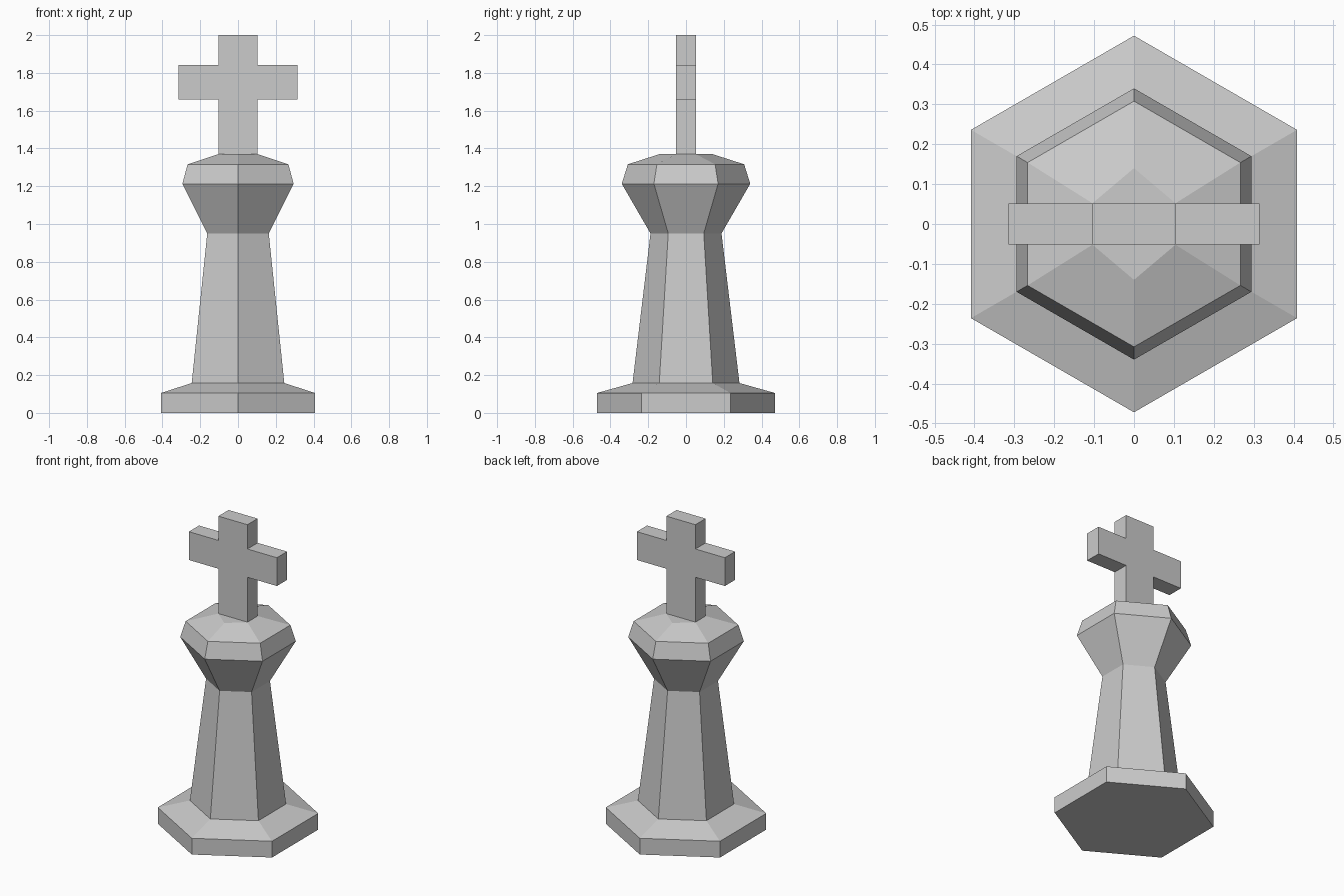
import bpy, bmesh
from math import sin, cos, pi

if "Cube" in bpy.data.objects:
    bpy.data.objects.remove(bpy.data.objects["Cube"])

bm = bmesh.new()


def ring(points, z):
    return [bm.verts.new((x, y, z)) for x, y in points]


def hexagon(r):
    return [(r * cos(pi / 6 + i * pi / 3), r * sin(pi / 6 + i * pi / 3)) for i in range(6)]


def bridge(a, b):
    n = len(a)
    return [bm.faces.new((a[i], a[(i + 1) % n], b[(i + 1) % n], b[i])) for i in range(n)]


# Six-sided foot, tapering shaft and flared collar
profile = [(0.472, 0), (0.472, 0.105), (0.283, 0.158), (0.188, 0.95),
           (0.34, 1.213), (0.308, 1.316)]
rings = [ring(hexagon(r), z) for r, z in profile]

# Top of the collar narrows to the foot of the cross
W, D = 0.104, 0.052
rings.append(ring([(W, D), (0, 0.14), (-W, D), (-W, -D), (0, -0.14), (W, -D)], 1.37))
for a, b in zip(rings, rings[1:]):
    bridge(a, b)
bm.faces.new(list(reversed(rings[0])))
top = rings[-1]
bm.faces.new(top[0:3])
bm.faces.new(top[3:6])

# Upright of the cross
column = [top[0], top[2], top[3], top[5]]
arm_faces = []
for z in (1.66, 1.843, 2.0):
    upper = ring([(W, D), (-W, D), (-W, -D), (W, -D)], z)
    sides = bridge(column, upper)
    if z == 1.843:
        arm_faces = [sides[1], sides[3]]
    column = upper
bm.faces.new(column)

# Arms of the cross
bm.normal_update()
arms = bmesh.ops.extrude_discrete_faces(bm, faces=arm_faces)["faces"]
for f in arms:
    for v in f.verts:
        v.co.x = 0.315 if v.co.x > 0 else -0.315

bmesh.ops.recalc_face_normals(bm, faces=bm.faces)
mesh = bpy.data.meshes.new("board_game_piece")
bm.to_mesh(mesh)
bm.free()
bpy.context.collection.objects.link(bpy.data.objects.new("board_game_piece", mesh))
